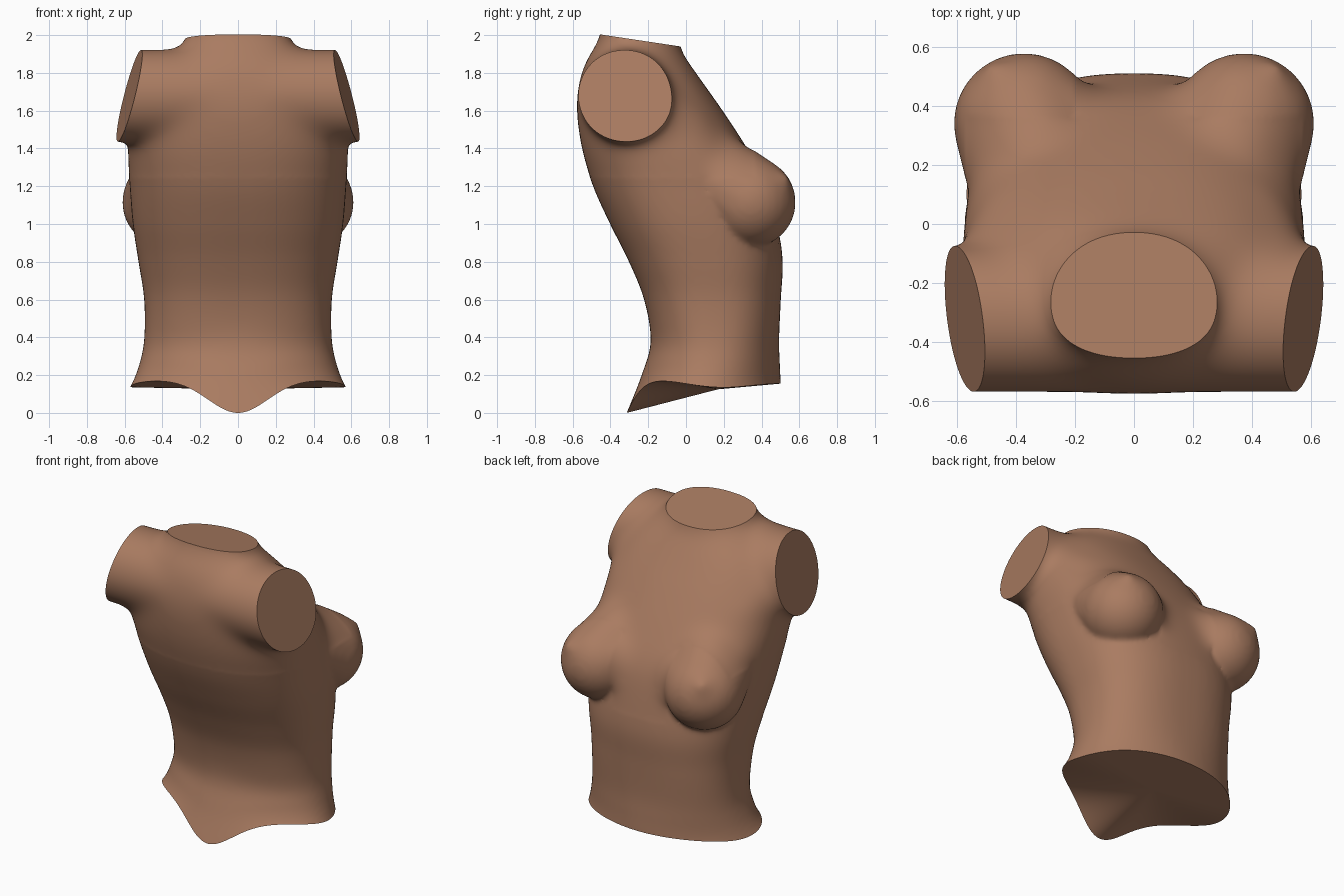
import bpy, bmesh, math
from mathutils import Vector, Matrix

if "Cube" in bpy.data.objects:
    bpy.data.objects.remove(bpy.data.objects["Cube"])

SEG = 64


def loft(bm, rings):
    """Skin a list of closed point rings and cap both ends."""
    vr = [[bm.verts.new(p) for p in r] for r in rings]
    for a, b in zip(vr, vr[1:]):
        for i in range(len(a)):
            j = (i + 1) % len(a)
            bm.faces.new((a[i], a[j], b[j], b[i]))
    bm.faces.new(vr[0][::-1])
    bm.faces.new(vr[-1])


def spow(v, e):
    return math.copysign(abs(v) ** e, v)


def catmull(rows, steps):
    """Smoothly interpolate the section table."""
    out = []
    for i in range(len(rows) - 1):
        p0, p1 = rows[max(i - 1, 0)], rows[i]
        p2, p3 = rows[i + 1], rows[min(i + 2, len(rows) - 1)]
        for s in range(steps):
            t = s / steps
            out.append([0.5 * (2 * b + (c - a) * t + (2 * a - 5 * b + 4 * c - d) * t * t
                               + (3 * b - a - 3 * c + d) * t ** 3)
                        for a, b, c, d in zip(p0, p1, p2, p3)])
    return out + [list(rows[-1])]


def smoothstep(t):
    t = min(max(t, 0), 1)
    return t * t * (3 - 2 * t)


def hull(bm, balls):
    """Convex hull round a few (x, y, z, radius) balls."""
    tmp = bmesh.new()
    for x, y, z, r in balls:
        bmesh.ops.create_uvsphere(tmp, u_segments=32, v_segments=20, radius=r,
                                  matrix=Matrix.Translation((x, y, z)))
    res = bmesh.ops.convex_hull(tmp, input=tmp.verts[:])
    junk = [g for g in set(res['geom_interior'] + res['geom_unused'])
            if isinstance(g, bmesh.types.BMVert)]
    bmesh.ops.delete(tmp, geom=junk, context='VERTS')
    bmesh.ops.recalc_face_normals(tmp, faces=tmp.faces[:])
    me = bpy.data.meshes.new("hull")
    tmp.to_mesh(me)
    tmp.free()
    bm.from_mesh(me)
    bpy.data.meshes.remove(me)


bm = bmesh.new()

# Trunk sections: height, half width, back y, front y
sections = [
    (-0.12, 0.60, -0.36, 0.50), (0.00, 0.570, -0.314, 0.502), (0.20, 0.525, -0.235, 0.497),
    (0.38, 0.497, -0.187, 0.493), (0.60, 0.497, -0.222, 0.502), (0.80, 0.527, -0.302, 0.512),
    (1.00, 0.557, -0.402, 0.485), (1.20, 0.573, -0.492, 0.435), (1.40, 0.585, -0.552, 0.325),
    (1.60, 0.55, -0.58, 0.195), (1.72, 0.51, -0.572, 0.11), (1.82, 0.44, -0.548, 0.04),
    (1.90, 0.36, -0.51, -0.015), (1.96, 0.285, -0.47, -0.033), (2.10, 0.255, -0.43, -0.06)]
rings = []
for z, w, yb, yf in catmull(sections, 5):
    ring = []
    e = 1.0 - 0.18 * smoothstep(z / 0.6) + 0.1 * smoothstep((z - 1.7) / 0.25)
    pear = 0.14 * smoothstep((z - 1.8) / 0.15)
    for i in range(SEG):
        a = 2 * math.pi * i / SEG
        ring.append((w * spow(math.cos(a), e) * (1 - pear * math.sin(a)),
                     (yb + yf) / 2 + (yf - yb) / 2 * spow(math.sin(a), e), z))
    rings.append(ring)
loft(bm, rings)

# Shoulder bar running through both arm stubs
rings = []
for k in range(13):
    x = -0.78 + 0.13 * k
    rings.append([(x, -0.325 + 0.25 * math.cos(2 * math.pi * i / SEG),
                   1.68 + 0.247 * math.sin(2 * math.pi * i / SEG)) for i in range(SEG)])
loft(bm, rings)

for s in (-1, 1):
    # Muscle joining shoulder and chest
    hull(bm, [(s * 0.44, -0.32, 1.68, 0.22), (s * 0.34, -0.05, 1.45, 0.225),
              (s * 0.22, -0.12, 1.66, 0.19)])
    # Breast: round body, broad root on the chest, small tip
    hull(bm, [(s * 0.374, 0.342, 1.115, 0.239), (s * 0.29, 0.13, 1.285, 0.215),
              (s * 0.36, 0.08, 1.26, 0.19), (s * 0.23, 0.275, 1.15, 0.20),
              (s * 0.478, 0.522, 1.235, 0.02)])
bmesh.ops.recalc_face_normals(bm, faces=bm.faces[:])

# Fuse everything into one skin
mesh = bpy.data.meshes.new("torso")
bm.to_mesh(mesh)
bm.free()
torso = bpy.data.objects.new("torso", mesh)
bpy.context.collection.objects.link(torso)
rem = torso.modifiers.new("fuse", 'REMESH')
rem.mode = 'VOXEL'
rem.voxel_size = 0.014
smo = torso.modifiers.new("soften", 'SMOOTH')
smo.factor = 0.5
smo.iterations = 12
dg = bpy.context.evaluated_depsgraph_get()
fused = bpy.data.meshes.new_from_object(torso.evaluated_get(dg))
torso.modifiers.clear()

bm = bmesh.new()
bm.from_mesh(fused)

# Extra softening round the shoulders, neck root and breast roots
soft = [v for v in bm.verts if 1.25 < v.co.z < 1.98 and v.co.y < 0.36
        or abs(v.co.x) < 0.2 and 0.9 < v.co.z < 1.5 and v.co.y > 0]
for i in range(70):
    bmesh.ops.smooth_vert(bm, verts=soft, factor=0.5,
                          use_axis_x=True, use_axis_y=True, use_axis_z=True)


# Flat cuts at neck, arms and hem
def cut(co, no):
    res = bmesh.ops.bisect_plane(bm, geom=bm.verts[:] + bm.edges[:] + bm.faces[:],
                                 plane_co=co, plane_no=no, clear_outer=True)
    edges = [e for e in res['geom_cut'] if isinstance(e, bmesh.types.BMEdge)]
    return bmesh.ops.edgeloop_fill(bm, edges=edges)['faces']


cut(Vector((0, -0.45, 2.003)), Vector((0, 0.15, 1)).normalized())
for s in (-1, 1):
    cut(Vector((s * 0.582, -0.32, 1.65)), Vector((s, -0.12, 0.25)).normalized())
base = cut(Vector((0, 0, 0)), Vector((0, 0, -1)))
hub = bmesh.ops.poke(bm, faces=base)['verts']

# Shape the hem: raised all round, dipping to a point at the middle of the back
for v in bm.verts:
    x, y, z = v.co
    if z < 0.5:
        t = smoothstep((0.2 - y) / 0.45)
        h = 0.135 + 0.04 * t - 0.175 * t * math.exp(-(x / 0.22) ** 2)
        h += 0.02 * smoothstep((y - 0.2) / 0.3)
        f = (1 - z / 0.5) ** 2
        v.co.z = z + h * f
        v.co.y = y + 0.3 * t * h * f
for v in hub:
    v.co = (0, 0.17, 0.125)
bmesh.ops.recalc_face_normals(bm, faces=bm.faces[:])
bm.to_mesh(mesh)
bm.free()

# One skin-brown colour
mat = bpy.data.materials.new("warm brown")
mat.diffuse_color = (0.40, 0.20, 0.12, 1)
mat.use_nodes = True
mat.node_tree.nodes["Principled BSDF"].inputs["Base Color"].default_value = mat.diffuse_color
mesh.materials.clear()
mesh.materials.append(mat)
for p in mesh.polygons:
    p.material_index = 0

bpy.context.view_layer.objects.active = torso
torso.select_set(True)
bpy.ops.object.shade_smooth_by_angle(angle=math.radians(40))
